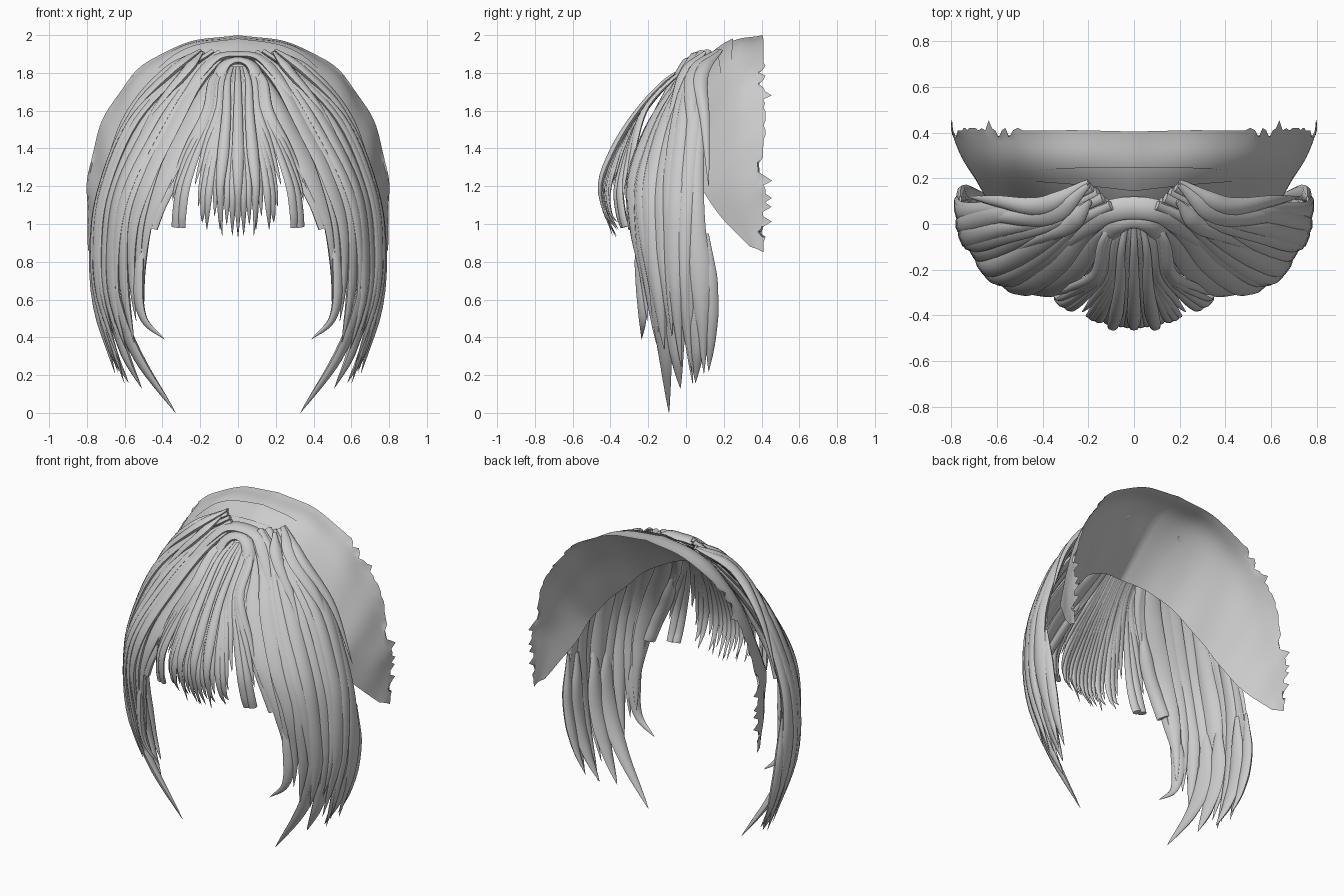
import bpy, bmesh, math, random
from mathutils import Vector

if "Cube" in bpy.data.objects:
    bpy.data.objects.remove(bpy.data.objects["Cube"])

random.seed(4)
mat = bpy.data.materials.new("hair_grey")
mat.diffuse_color = (0.6, 0.6, 0.6, 1)
mat.use_nodes = True
mat.node_tree.nodes["Principled BSDF"].inputs["Base Color"].default_value = mat.diffuse_color


def spline(pts, t):
    """Smooth point on a path, t in 0..1."""
    n = len(pts) - 1
    f = min(max(t, 0), 1) * n
    i = min(int(f), n - 1)
    f -= i
    b, c = Vector(pts[i]), Vector(pts[i + 1])
    a = Vector(pts[i - 1]) if i else b * 2 - c
    d = Vector(pts[i + 2]) if i + 2 <= n else c * 2 - b
    return 0.5 * (2 * b + (c - a) * f + (2 * a - 5 * b + 4 * c - d) * f ** 2
                  + (3 * b - a - 3 * c + d) * f ** 3)


def outward(p):
    return (p - Vector((0, 0.15, min(p.z, 1.1)))).normalized()


def add_lock(bm, path, width, thick, steps=22, sides=8):
    """Sweep a flat lens section along path(t), with width(t)."""
    rings = []
    for k in range(steps + 1):
        t = k / steps
        p = path(t)
        tan = (path(min(t + .01, 1)) - path(max(t - .01, 0))).normalized()
        side = tan.cross(outward(p)).normalized()
        nor = side.cross(tan).normalized()
        w = max(width(t), 0.002)
        h = min(thick, w * 0.6)
        rings.append([bm.verts.new(p + side * (w / 2 * math.cos(a)) + nor * (h / 2 * math.sin(a)))
                      for a in (2 * math.pi * j / sides for j in range(sides))])
    for r, q in zip(rings, rings[1:]):
        for j in range(sides):
            bm.faces.new((r[j], r[(j + 1) % sides], q[(j + 1) % sides], q[j]))
    bm.faces.new(rings[0])
    bm.faces.new(rings[-1])


def add_sheet(bm, fn, nu, nv):
    g = [[bm.verts.new(fn(i / nu, j / nv)) for j in range(nv + 1)] for i in range(nu + 1)]
    for i in range(nu):
        for j in range(nv):
            bm.faces.new((g[i][j], g[i + 1][j], g[i + 1][j + 1], g[i][j + 1]))


def finish(bm, name, mirror=True, closed=True):
    if closed:
        bmesh.ops.recalc_face_normals(bm, faces=bm.faces)
    else:
        for f in bm.faces:
            f.normal_update()
            if f.normal.dot(outward(f.calc_center_median())) < 0:
                f.normal_flip()
    me = bpy.data.meshes.new(name)
    bm.to_mesh(me)
    bm.free()
    me.materials.append(mat)
    ob = bpy.data.objects.new(name, me)
    bpy.context.collection.objects.link(ob)
    bpy.ops.object.select_all(action='DESELECT')
    ob.select_set(True)
    bpy.context.view_layer.objects.active = ob
    bpy.ops.object.shade_smooth_by_angle(angle=math.radians(50))
    if mirror:
        ob.modifiers.new("mirror", 'MIRROR').use_clip = False


def taper(t, start=0.7, power=0.8):
    return 1 if t < start else ((1 - t) / (1 - start)) ** power


# Guide paths of the side hair, front edge to rear edge
guides = [
    [(.05, .03, 1.88), (.13, -.06, 1.72), (.21, -.20, 1.5), (.35, -.28, 1.25), (.47, -.27, 1.0), (.505, -.235, .75), (.50, -.22, .48)],
    [(.07, .06, 1.90), (.23, -.03, 1.74), (.37, -.14, 1.54), (.53, -.235, 1.25), (.60, -.245, 1.0), (.59, -.21, .7), (.53, -.18, .33)],
    [(.11, .09, 1.91), (.31, .01, 1.76), (.49, -.07, 1.54), (.63, -.15, 1.22), (.675, -.16, .95), (.67, -.13, .6), (.56, -.09, .2)],
    [(.15, .13, 1.91), (.36, .03, 1.77), (.57, .00, 1.54), (.70, -.03, 1.22), (.75, -.03, .95), (.735, -.02, .6), (.60, .02, .14)],
    [(.19, .17, 1.90), (.41, .07, 1.76), (.585, .08, 1.53), (.71, .08, 1.22), (.76, .10, .95), (.755, .145, .6), (.66, .13, .2)],
]


def side_hair(u, t):
    return spline([spline(g, t) for g in guides], u)


# Thin layer closing the gaps under the side locks
bm = bmesh.new()
add_sheet(bm, lambda u, t: side_hair(u, t * (.83 + .04 * math.sin(u * 40)))
          - outward(side_hair(u, t * .83)) * 0.015, 28, 24)
finish(bm, "side_underlayer", closed=False)

# Broad side locks, pointed at the ends
bm = bmesh.new()
N = 8
for i in range(N):
    u = (i + .5) / N
    end = random.uniform(.94, 1.0)

    def path(t, u=u, end=end, i=i):
        p = side_hair(u + .03 * math.sin(5 * t + i), t * end)
        return p + outward(p) * (.012 * (i % 2) - .01)

    def width(t, u=u, end=end):
        gap = (side_hair(u + .5 / N, t * end) - side_hair(u - .5 / N, t * end)).length
        return gap * 1.6 * taper(t, .76, .75)
    add_lock(bm, path, width, .045, 28)
# Slim strands lying on top
for i in range(4):
    u = .12 + .24 * i
    a, b = random.uniform(.05, .2), random.uniform(.9, .98)

    def path(t, u=u, a=a, b=b):
        p = side_hair(u + .06 * math.sin(4 * t + u * 9), a + (b - a) * t)
        return p + outward(p) * .006
    add_lock(bm, path, lambda t: .09 * math.sin(math.pi * min(t * .9 + .1, 1)) ** .7, .035, 26)
finish(bm, "side_locks")

# Long curled ends, blunt front panel and crown strands
bm = bmesh.new()
for pts, w, start in [
    ([(.68, -.16, .95), (.65, -.13, .6), (.53, -.11, .3), (.33, -.09, .0)], .13, .4),
    ([(.71, -.08, .95), (.68, -.06, .6), (.60, -.05, .32), (.51, -.03, .13)], .11, .5),
    ([(.76, .11, .95), (.75, .13, .65), (.70, .13, .4), (.63, .12, .22)], .08, .5),
    ([(.74, .05, .95), (.73, .06, .6), (.67, .06, .35), (.58, .05, .16)], .11, .5),
    ([(.50, -.26, 1.0), (.53, -.235, .7), (.50, -.23, .5), (.39, -.235, .39)], .08, .4),
    ([(.22, -.20, 1.5), (.33, -.27, 1.26), (.41, -.285, 1.1), (.455, -.275, .98)], .08, 1.1),
    ([(.20, .17, 1.92), (.36, .05, 1.80), (.56, .03, 1.58), (.71, .04, 1.25)], .10, .4),
    ([(.20, .185, 1.92), (.40, .08, 1.79), (.60, .10, 1.55), (.73, .12, 1.2)], .08, .4),
    ([(.19, .10, 1.91), (.28, .00, 1.80), (.44, -.07, 1.60), (.60, -.16, 1.3)], .08, .4),
]:
    add_lock(bm, lambda t: spline(pts, t), lambda t: w * min(1, .25 + 3 * t) * taper(t, start), .045)
finish(bm, "curled_ends")

# Fringe strands: tip x, tip z, blunt end, share of path used
bm = bmesh.new()
tips = [(0, .93, 0, 1), (.03, .94, 0, 1), (.06, .95, 0, .93), (.095, .97, 0, 1), (.125, .98, 0, .86),
        (.165, .97, 0, 1), (.19, 1.0, 0, .97), (.215, 1.05, 0, .78), (.25, 1.08, 0, .66),
        (.30, .985, 1, 1), (.33, .985, 1, 1), (.36, 1.0, 0, .75), (.39, 1.0, 0, .68)]
for x, z, blunt, used in tips:
    for sgn in ((1, -1) if x else (1,)):
        s = sgn * x / .36
        q = s * s
        pts = [(.07 * s, .02, 1.83), (.13 * s, -.08, 1.76), (.155 * s, -.22, 1.6),
               (.25 * s, -.36 + .07 * q, 1.4), (.33 * s, -.44 + .11 * q, 1.2),
               (.355 * s, -.43 + .11 * q, 1.06), (.36 * s, -.37 + .06 * q, z)]
        add_lock(bm, lambda t: spline(pts, t * used),
                 lambda t: (.02 + .042 * min(1, t * 1.4)) * (.85 if blunt else taper(t, .55, .8)), .045)
# Raised heart of the fringe
for s in (-.28, 0, .28):
    pts = [(.12 * s, 0, 1.83), (.2 * s, -.12, 1.75), (.22 * s, -.27, 1.58),
           (.28 * s, -.39, 1.38), (.34 * s, -.455, 1.18), (.3 * s, -.39, .94)]
    add_lock(bm, lambda t: spline(pts, t), lambda t: .07 * min(1, .3 + t) * taper(t, .6), .04)
finish(bm, "fringe", mirror=False)

# Arched bands over the fringe root
bm = bmesh.new()
for half, w in [
    ([(0, .02, 1.865), (.08, -.01, 1.83), (.13, -.09, 1.70), (.19, -.19, 1.52), (.31, -.27, 1.28)], .08),
    ([(0, .07, 1.895), (.12, .05, 1.875), (.22, -.02, 1.77), (.34, -.12, 1.57), (.48, -.21, 1.32)], .10),
]:
    pts = [(-x, y, z) for x, y, z in half[:0:-1]] + half
    add_lock(bm, lambda t: spline(pts, t),
             lambda t: w * min(1, .1 + 3 * min(t, 1 - t)), .04, 40)
finish(bm, "crown_band", mirror=False)

# Open shell at the back, reaching under the locks, with a ragged rear rim
front_rim = [(0, -.12, 1.67), (.17, -.07, 1.63), (.33, -.02, 1.53), (.47, .02, 1.39), (.58, .05, 1.27),
             (.64, .10, 1.16), (.695, .20, 1.02), (.77, .34, .88)]
middle = [(0, .20, 1.945), (.23, .22, 1.92), (.43, .23, 1.81), (.575, .24, 1.645), (.675, .25, 1.455),
          (.73, .26, 1.24), (.76, .31, 1.06), (.783, .37, .87)]
back_rim = [(0, .405, 2.0), (.25, .41, 1.965), (.47, .41, 1.865), (.62, .41, 1.71), (.73, .41, 1.515),
            (.79, .41, 1.28), (.80, .41, 1.08), (.79, .41, .85)]
rag = [random.choice((-.03, 0, 0, .01, .01, .045)) for _ in range(61)]


def shell(u, v):
    p = spline([spline(r, u) for r in (front_rim, middle, back_rim)], v)
    p += outward(p) * .004 * math.sin(u * 30 + v * 4) * min(1, u * 4)
    if v > .99 and .25 < u < .98:
        p.y += rag[int(round(u * 60))]
    return p


bm = bmesh.new()
add_sheet(bm, shell, 60, 14)
finish(bm, "back_shell", closed=False)

# Upper layer step across the crown
bm = bmesh.new()
add_sheet(bm, lambda u, v: shell(u * .5, .4 + v * (.2 - .15 * u))
          + outward(shell(u * .5, .5)) * .012 * (1 - u), 24, 6)
finish(bm, "crown_layer", closed=False)
